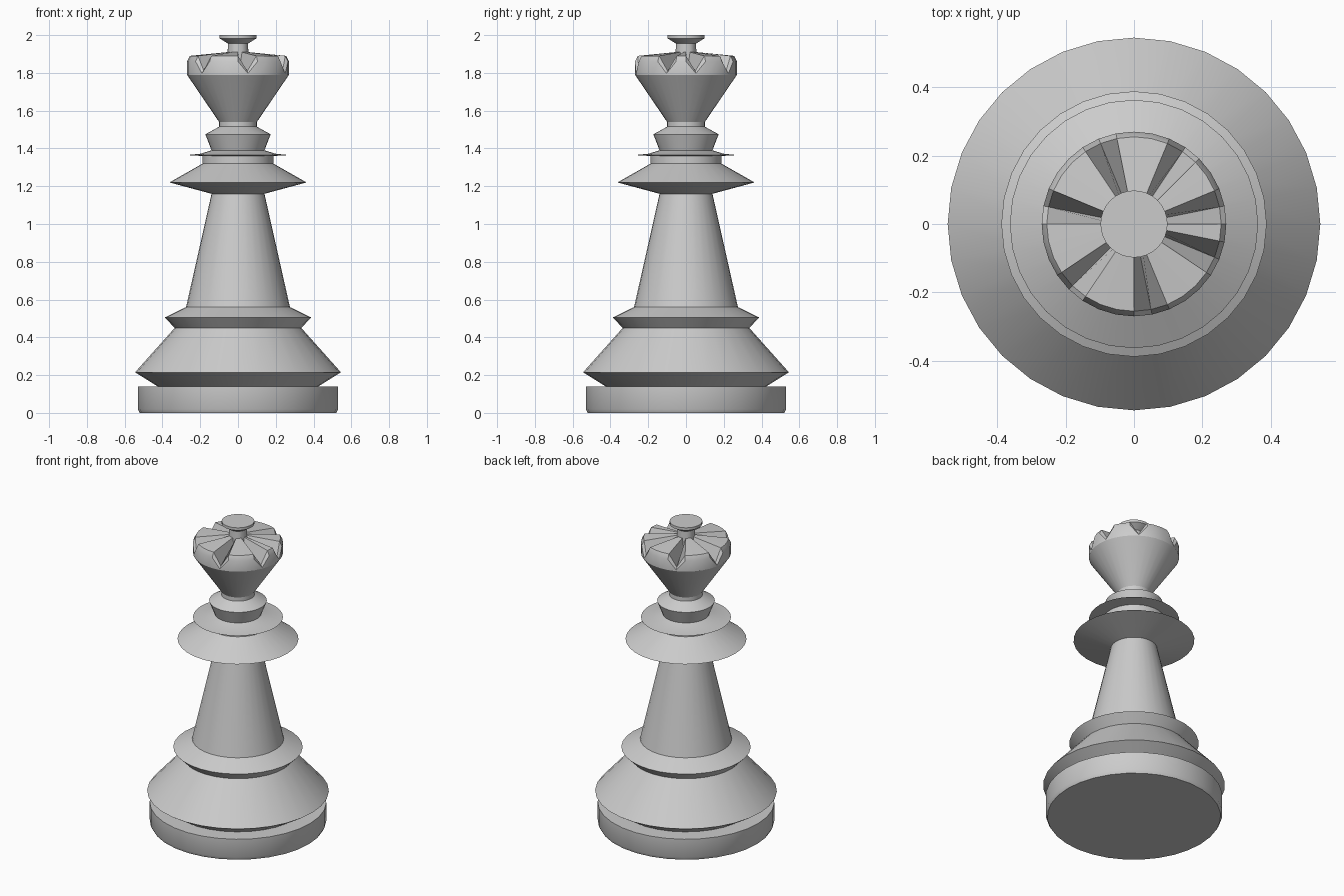
import bpy, bmesh, math

if "Cube" in bpy.data.objects:
    bpy.data.objects.remove(bpy.data.objects["Cube"])

SEG = 32
NOTCHES = {1, 5, 10, 15, 20, 25, 30}   # spokes lowered to form the crown grooves


def lathe(name, rings, cap_bottom=False, cap_top=False):
    """Revolve (radius, z[, z in grooves]) rings around the z axis."""
    bm = bmesh.new()
    loops = []
    for r, z, *low in rings:
        loop = []
        for i in range(SEG):
            a = 2 * math.pi * i / SEG
            h = low[0] if low and i in NOTCHES else z
            loop.append(bm.verts.new((r * math.cos(a), r * math.sin(a), h)))
        loops.append(loop)
    for lo, hi in zip(loops, loops[1:]):
        for i in range(SEG):
            j = (i + 1) % SEG
            bm.faces.new((lo[i], lo[j], hi[j], hi[i]))
    if cap_bottom:
        bm.faces.new(loops[0][::-1])
    if cap_top:
        bm.faces.new(loops[-1])
    mesh = bpy.data.meshes.new(name)
    bm.to_mesh(mesh)
    bm.free()
    obj = bpy.data.objects.new(name, mesh)
    bpy.context.collection.objects.link(obj)
    bpy.ops.object.select_all(action='DESELECT')
    obj.select_set(True)
    bpy.context.view_layer.objects.active = obj
    bpy.ops.object.shade_smooth_by_angle(angle=math.radians(30))
    return obj


# Base, stem and collars up to the crown rim
lathe("body", [
    (0.52, 0), (0.53, 0.02), (0.53, 0.14), (0.425, 0.14),
    (0.545, 0.215), (0.335, 0.45), (0.388, 0.505), (0.275, 0.56),
    (0.14, 1.16), (0.363, 1.22), (0.187, 1.32), (0.187, 1.36),
    (0.27, 1.365), (0.20, 1.372), (0.14, 1.39), (0.173, 1.475),
    (0.10, 1.515), (0.10, 1.54), (0.27, 1.79)], cap_bottom=True)

# Grooved crown with the flared finial
lathe("crown", [
    (0.27, 1.79), (0.27, 1.86, 1.797), (0.255, 1.89, 1.81),
    (0.055, 1.91, 1.83), (0.053, 1.955), (0.098, 1.983), (0.098, 2.0)],
    cap_top=True)
